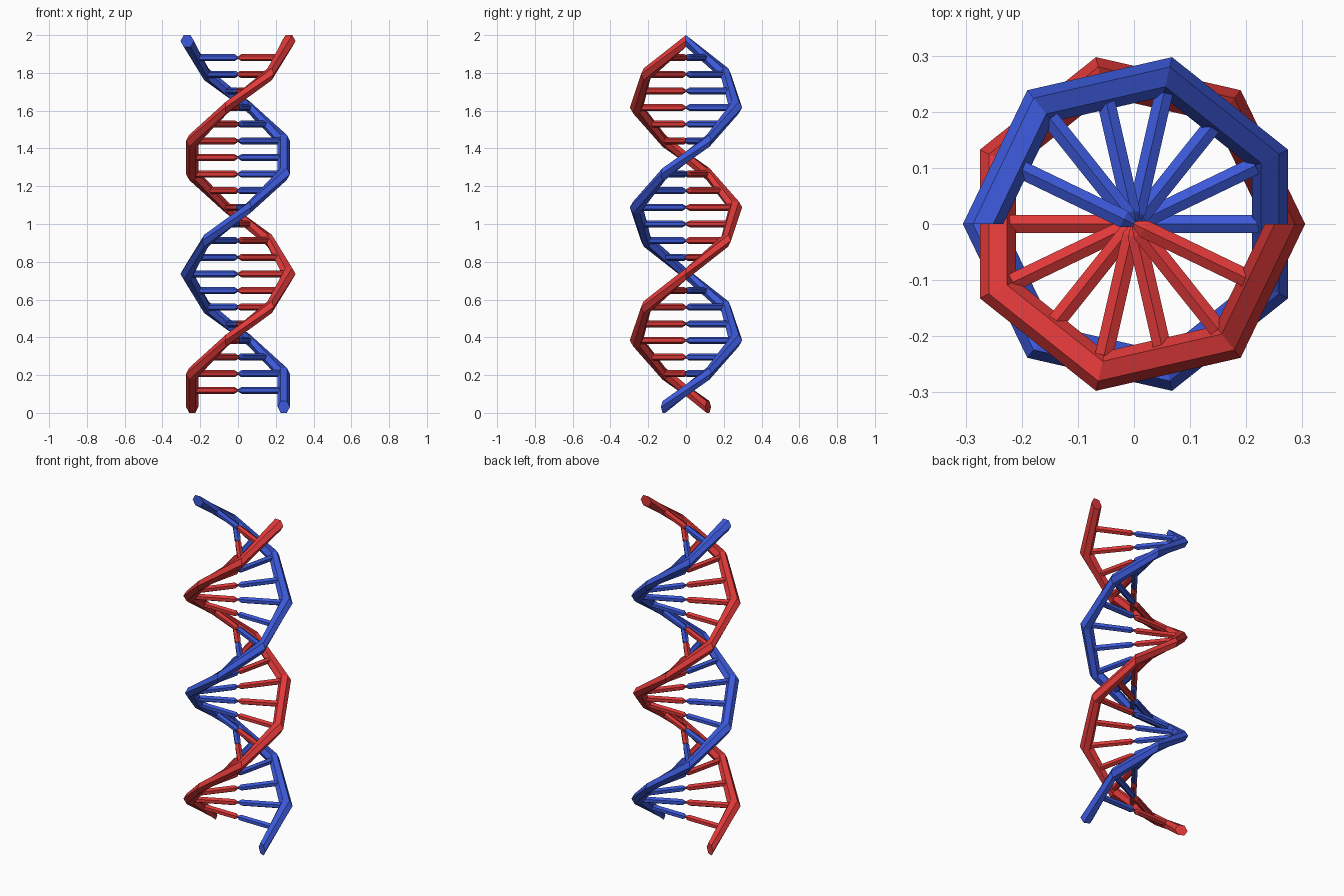
import bpy, bmesh, math
from mathutils import Vector

if "Cube" in bpy.data.objects:
    bpy.data.objects.remove(bpy.data.objects["Cube"])

R, TUBE = 0.269, 0.036            # helix radius, strand radius
STEPS = 11                        # strand segments, seven per turn
TURN = 2 * math.pi / 7
HALF_H = TUBE * math.sin(math.pi / 3)
Z_TOP = 2 - HALF_H
RISE = (2 - 2 * HALF_H) / STEPS


def material(name, rgb):
    m = bpy.data.materials.new(name)
    m.diffuse_color = (*rgb, 1)
    m.use_nodes = True
    m.node_tree.nodes["Principled BSDF"].inputs["Base Color"].default_value = m.diffuse_color
    return m


def loft(bm, rings):
    """Skin a list of point rings and cap both ends."""
    vs = [[bm.verts.new(p) for p in ring] for ring in rings]
    n = len(vs[0])
    for a, b in zip(vs, vs[1:]):
        for i in range(n):
            j = (i + 1) % n
            bm.faces.new((a[i], a[j], b[j], b[i]))
    bm.faces.new(vs[0][::-1])
    bm.faces.new(vs[-1])


def finish(bm, name, mat):
    bmesh.ops.recalc_face_normals(bm, faces=bm.faces[:])
    me = bpy.data.meshes.new(name)
    bm.to_mesh(me)
    bm.free()
    me.materials.append(mat)
    bpy.context.collection.objects.link(bpy.data.objects.new(name, me))


HEX = [i * math.pi / 3 for i in range(6)]


def strand(name, start, mat):
    # hexagonal section screwed down around z
    bm = bmesh.new()
    rings = []
    for k in range(STEPS + 1):
        a, z = start - k * TURN, Z_TOP - k * RISE
        rings.append([Vector(((R + TUBE * math.cos(t)) * math.cos(a),
                              (R + TUBE * math.cos(t)) * math.sin(a),
                              z + TUBE * math.sin(t))) for t in HEX])
    loft(bm, rings)
    finish(bm, name, mat)


def rungs(name, start, mat):
    # half rungs with tapered inner tips, two per strand segment
    bm = bmesh.new()
    for k in range(1, 2 * STEPS):
        a, z = start - k * TURN / 2, Z_TOP - k * RISE / 2
        out = Vector((math.cos(a), math.sin(a), 0))
        side = Vector((-math.sin(a), math.cos(a), 0))
        loft(bm, [[out * d + side * (r * math.sin(t)) + Vector((0, 0, z + r * math.cos(t)))
                   for t in HEX]
                  for d, r in ((0.0, 0.006), (0.02, 0.0185), (0.24, 0.0185))])
    finish(bm, name, mat)


red = material("red", (0.74, 0.04, 0.04))
blue = material("blue", (0.045, 0.10, 0.70))
for label, start, mat in (("red", 0.0, red), ("blue", math.pi, blue)):
    strand(label + "_strand", start, mat)
    rungs(label + "_rungs", start, mat)
